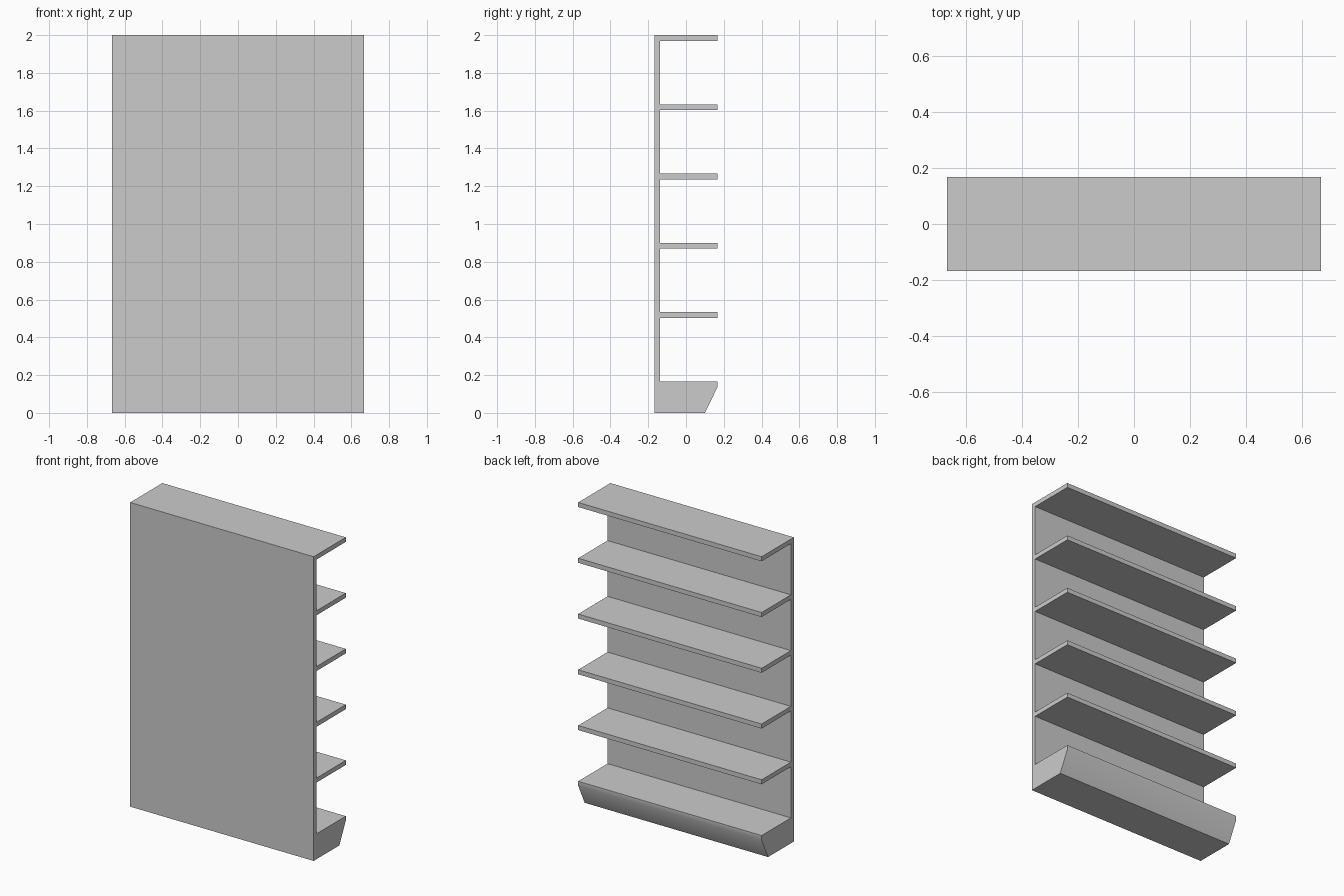
import bpy
import bmesh
from mathutils import Vector

if "Cube" in bpy.data.objects:
    bpy.data.objects.remove(bpy.data.objects["Cube"])

HALF_WIDTH = 0.667
BACK, FRONT = -0.167, 0.167      # depth range of the unit
THICK = 0.03                     # panel and shelf thickness
BASE_TOP, TOP = 0.167, 2.0
BAYS = 5
PITCH = (TOP - BASE_TOP) / BAYS


def extrude_profile(name, points):
    """Extrude a side profile of (y, z) points across the full width."""
    bm = bmesh.new()
    face = bm.faces.new([bm.verts.new((-HALF_WIDTH, y, z)) for y, z in points])
    result = bmesh.ops.extrude_face_region(bm, geom=[face])
    moved = [v for v in result["geom"] if isinstance(v, bmesh.types.BMVert)]
    bmesh.ops.translate(bm, verts=moved, vec=Vector((2 * HALF_WIDTH, 0, 0)))
    bmesh.ops.recalc_face_normals(bm, faces=bm.faces[:])
    mesh = bpy.data.meshes.new(name)
    bm.to_mesh(mesh)
    bm.free()
    obj = bpy.data.objects.new(name, mesh)
    bpy.context.collection.objects.link(obj)
    return obj


# plinth with sloping kick face, and the foot of the back panel
inner = BACK + THICK
profile = [(BACK, 0), (0.1, 0), (FRONT, 0.137), (FRONT, BASE_TOP), (inner, BASE_TOP)]

# shelves, bottom to top, fused to the back panel
for i in range(1, BAYS + 1):
    z = BASE_TOP + i * PITCH
    profile += [(inner, z - THICK), (FRONT, z - THICK), (FRONT, z)]
    profile.append((inner, z) if i < BAYS else (BACK, z))

unit = extrude_profile("shelf_unit", profile)

# soft shading between front lip and sloping kick face only
bpy.context.view_layer.objects.active = unit
unit.select_set(True)
bpy.ops.object.shade_smooth_by_angle()
